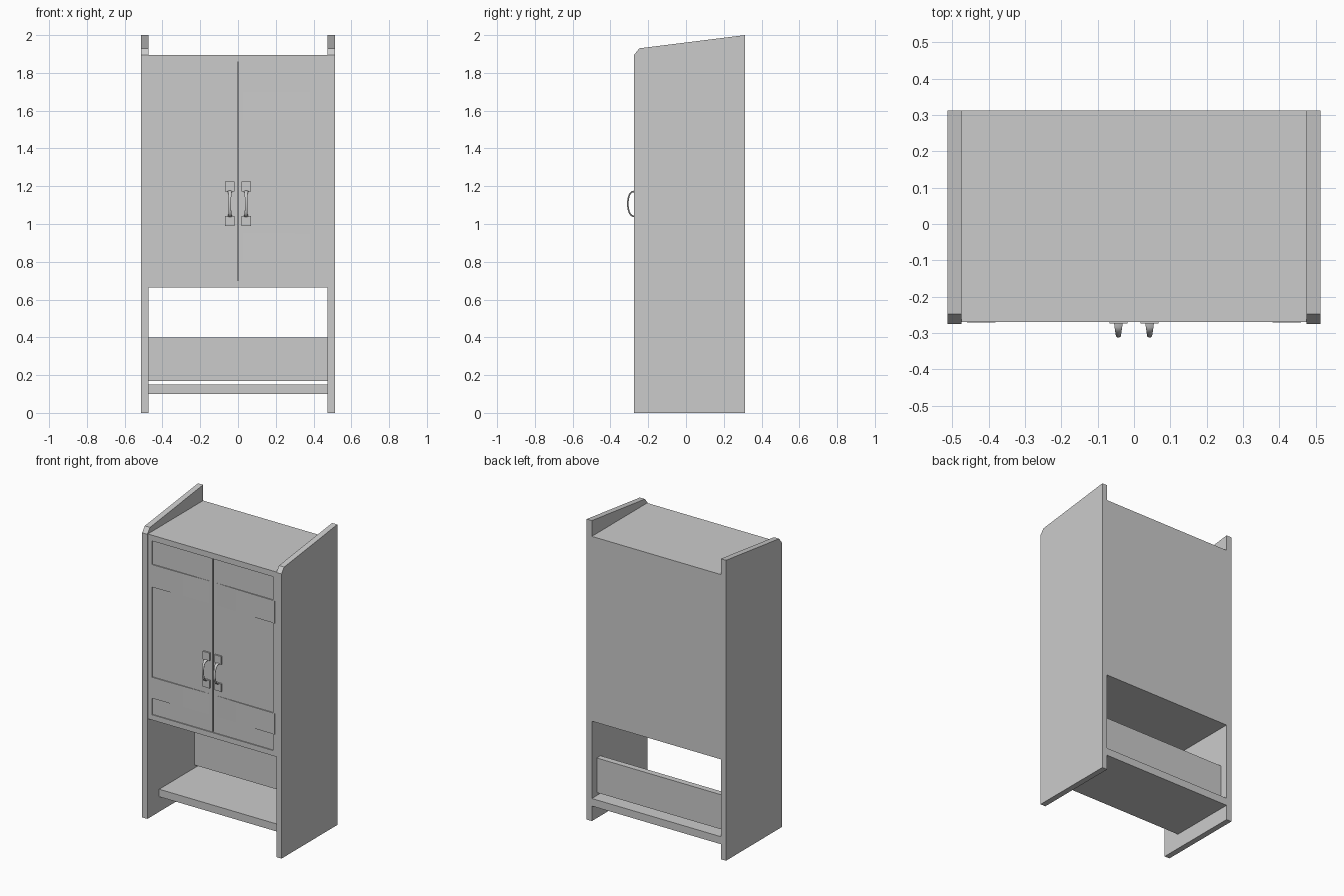
import bpy, bmesh, math

if "Cube" in bpy.data.objects:
    bpy.data.objects.remove(bpy.data.objects["Cube"])

FRONT, BACK = -0.27, 0.312      # cabinet depth limits
INNER, OUTER = 0.475, 0.513     # side panel faces
DOOR_Y = FRONT + 0.007          # doors sit slightly inside the frame


def finish(name, bm):
    bmesh.ops.recalc_face_normals(bm, faces=bm.faces)
    me = bpy.data.meshes.new(name)
    bm.to_mesh(me)
    bm.free()
    ob = bpy.data.objects.new(name, me)
    bpy.context.collection.objects.link(ob)
    return ob


def box(name, x0, x1, y0, y1, z0, z1):
    bm = bmesh.new()
    bmesh.ops.create_cube(bm, size=1)
    for v in bm.verts:
        v.co = ((x0 + x1) / 2 + v.co.x * (x1 - x0),
                (y0 + y1) / 2 + v.co.y * (y1 - y0),
                (z0 + z1) / 2 + v.co.z * (z1 - z0))
    return finish(name, bm)


def loft(name, rings):
    """Skin a list of equal-length vertex rings and cap both ends."""
    bm = bmesh.new()
    rows = [[bm.verts.new(p) for p in r] for r in rings]
    n = len(rows[0])
    for a, b in zip(rows, rows[1:]):
        for i in range(n):
            j = (i + 1) % n
            bm.faces.new((a[i], a[j], b[j], b[i]))
    bm.faces.new(rows[0])
    bm.faces.new(rows[-1])
    return finish(name, bm)


def smooth(ob, angle):
    bpy.ops.object.select_all(action='DESELECT')
    ob.select_set(True)
    bpy.context.view_layer.objects.active = ob
    bpy.ops.object.shade_smooth_by_angle(angle=math.radians(angle))


def handle_bar(name, x):
    """Arched pull, waisted in the middle."""
    rings, n = [], 14
    for i in range(n + 1):
        t = i / n
        a = math.pi * t
        s = math.sin(a) ** 0.7 if 0 < t < 1 else 0
        z = 1.107 - 0.066 * math.cos(a)
        y = -0.270 - 0.038 * s
        nz, ny = -math.cos(a), -math.sin(a)      # outward direction of the arch
        w = 0.007 + 0.006 * abs(2 * t - 1) ** 2
        h = 0.0045
        ring = []
        for k in range(8):
            b = math.tau * (k + 0.5) / 8
            u, v = w * math.cos(b), h * math.sin(b)
            ring.append((x + u, y + v * ny, z + v * nz))
        rings.append(ring)
    smooth(loft(name, rings), 40)


# Carcass: top, bottom, back
box("cabinet_top", -INNER, INNER, FRONT, BACK, 1.857, 1.895)
box("cabinet_bottom", -INNER, INNER, FRONT, BACK, 0.665, 0.70)
box("cabinet_back", -INNER, INNER, BACK - 0.03, BACK, 0.70, 1.857)

# Open shelf and its back rail
box("lower_shelf", -INNER, INNER, -0.15, BACK, 0.10, 0.15)
box("shelf_back_rail", -INNER, INNER, 0.22, 0.26, 0.17, 0.40)

# Dark space behind the door gap
box("door_backing", -0.445, 0.445, FRONT + 0.045, FRONT + 0.05, 0.70, 1.857)

profile = [(-0.275, 0), (BACK, 0), (BACK, 2.0), (-0.247, 1.93), (-0.275, 1.895)]
for side, s in (("left", -1), ("right", 1)):
    # Side panel with sloped, chamfered top
    loft(f"{side}_side_panel",
         [[(s * x, y, z) for y, z in profile] for x in (INNER, OUTER)])

    # Frame stile and door
    xs = sorted((s * 0.445, s * INNER))
    box(f"{side}_stile", *xs, FRONT, FRONT + 0.05, 0.70, 1.857)
    xs = sorted((s * 0.003, s * 0.445))
    box(f"{side}_door", *xs, DOOR_Y, FRONT + 0.03, 0.70, 1.857)

    # Thin strap hinges fading into the door
    for level, z0, z1 in (("lower", 0.81, 0.95), ("upper", 1.55, 1.70)):
        rings = []
        for i in range(7):
            t = i / 6
            x = s * (0.46 - 0.43 * t)
            y = FRONT - 0.0005 + 0.0066 * t * t
            rings.append([(x, y, z0), (x, y, z1),
                          (x, DOOR_Y + 0.001, z1), (x, DOOR_Y + 0.001, z0)])
        smooth(loft(f"{side}_{level}_hinge", rings), 30)

    # Door pull: two mounting plates and the arched bar
    hx = s * 0.043
    for level, z0, z1 in (("lower", 0.99, 1.042), ("upper", 1.172, 1.225)):
        box(f"{side}_{level}_handle_plate", hx - 0.025, hx + 0.025,
            -0.274, DOOR_Y + 0.001, z0, z1)
    handle_bar(f"{side}_handle", hx)
